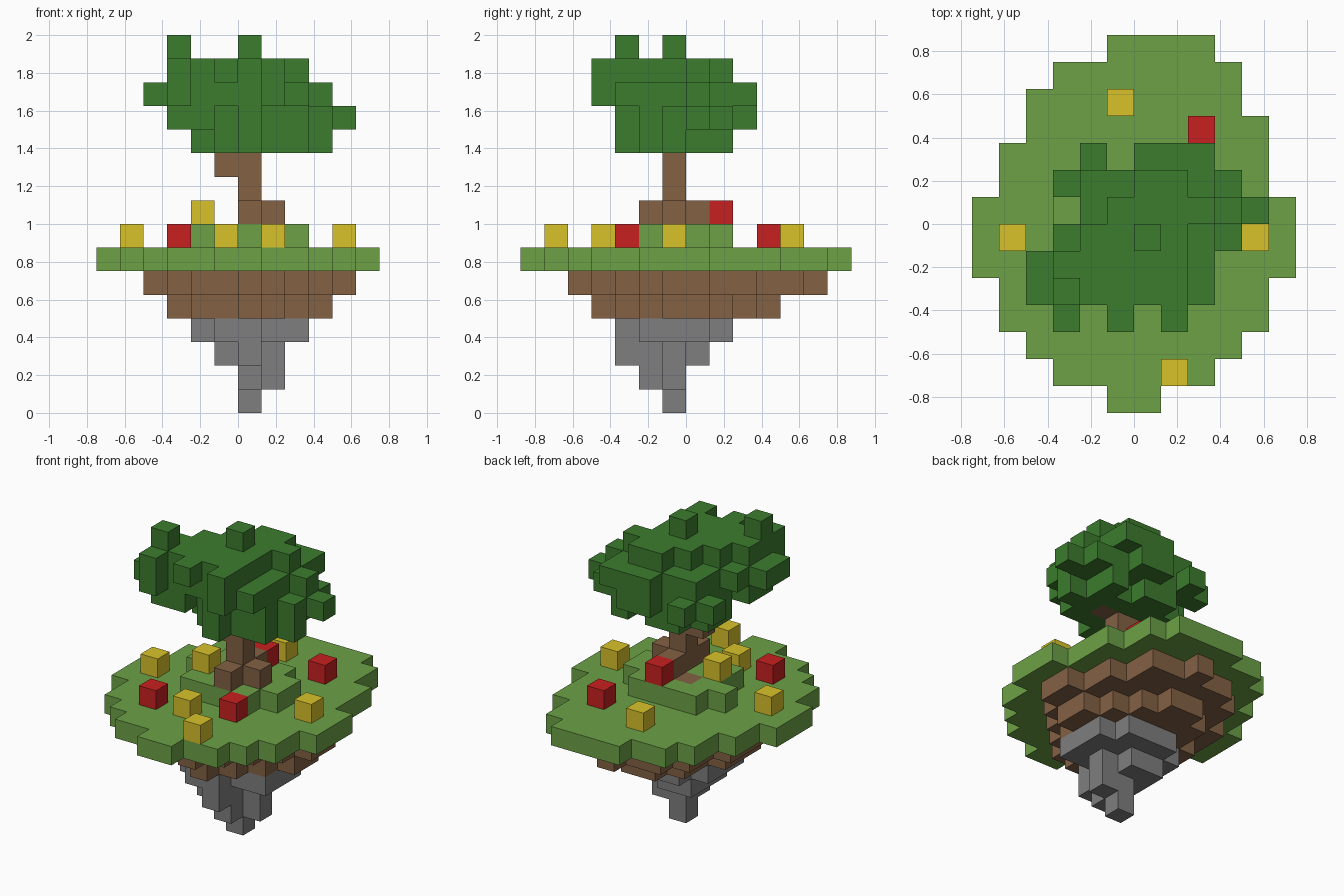
import bpy
import bmesh
from mathutils import Vector

cube = bpy.data.objects.get("Cube")
if cube:
    bpy.data.objects.remove(cube, do_unlink=True)

CELL = 0.125  # edge length of one block


def material(name, red, green, blue):
    def linear(v):
        v /= 255
        return v / 12.92 if v < 0.04 else ((v + 0.055) / 1.055) ** 2.4
    colour = (linear(red), linear(green), linear(blue), 1)
    mat = bpy.data.materials.new(name)
    mat.use_nodes = True
    mat.diffuse_color = colour
    shader = mat.node_tree.nodes["Principled BSDF"]
    shader.inputs["Base Color"].default_value = colour
    shader.inputs["Roughness"].default_value = 0.9
    return mat


def layer(level, back_row, *runs):
    """Blocks of one level: runs of (first, last) column, one run per row from back to front.
    A row may also be a list of runs."""
    cells = set()
    for step, row in enumerate(runs):
        for first, last in (row if isinstance(row, list) else [row]):
            for column in range(first, last + 1):
                cells.add((column, back_row - step, level))
    return cells


def blocks(name, mat, cells):
    """Skin a set of blocks, keeping only the outer faces."""
    bm = bmesh.new()
    corners = {}

    def corner(point):
        key = tuple(round(c * 2) for c in point)
        if key not in corners:
            corners[key] = bm.verts.new(point * CELL)
        return corners[key]

    axes = [Vector(v) for v in ((1, 0, 0), (0, 1, 0), (0, 0, 1))]
    for cell in sorted(cells):
        centre = Vector(cell) + Vector((0.5, 0.5, 0.5))
        for a in range(3):
            for sign in (-1, 1):
                n = axes[a] * sign
                if tuple(int(c) for c in Vector(cell) + n) in cells:
                    continue
                u, v = axes[(a + 1) % 3] / 2, axes[(a + 2) % 3] * sign / 2
                middle = centre + n / 2
                bm.faces.new([corner(middle + d) for d in (-u - v, u - v, u + v, v - u)])
    mesh = bpy.data.meshes.new(name)
    bm.to_mesh(mesh)
    bm.free()
    mesh.materials.append(mat)
    obj = bpy.data.objects.new(name, mesh)
    bpy.context.collection.objects.link(obj)
    return obj


stone = material("stone grey", 128, 126, 127)
earth = material("earth brown", 131, 97, 68)
grass = material("grass green", 108, 161, 70)
leaf = material("leaf green", 60, 124, 46)
yellow = material("flower yellow", 216, 194, 42)
red = material("flower red", 200, 32, 32)

# Hanging rock tip
blocks("rock_tip", stone,
       layer(0, -1, (0, 0))
       | layer(1, -1, (0, 1), (0, 0))
       | layer(2, 0, (-1, 0), (-1, 1), (-1, 0), (0, 0))
       | layer(3, 1, (-1, 1), (-2, 2), (-2, 2), (-2, 2), (-1, 0)))

# Soil under the island
blocks("soil", earth,
       layer(4, 3, (-1, 0), (-2, 1), (-2, 2), (-3, 3), (-3, 3), (-3, 2), (-2, 1), (0, 0))
       | layer(5, 5, (0, 0), (-2, 2), (-3, 2), (-3, 3), (-4, 3), (-4, 4),
               (-4, 4), (-4, 3), (-3, 2), (-2, 1), (0, 0)))

# Grass top with a low mound around the tree
root = layer(7, 0, (-1, -1))
blocks("grass_island", grass,
       layer(6, 6, (-1, 2), (-3, 3), (-4, 3), (-4, 4), (-5, 4), (-5, 4), (-6, 5),
             (-6, 5), (-6, 5), (-5, 4), (-5, 4), (-4, 3), (-3, 2), (-1, 0))
       | layer(7, 1, (-2, 1), (-3, 2), (-2, 2), (-2, 1)) - root)

# Trunk with flared roots and a branch reaching into the crown
branch = layer(11, -1, (1, 1))
blocks("trunk", earth,
       root
       | layer(8, 0, (0, 0), (0, 1), (0, 0))
       | layer(9, -1, (0, 0))
       | layer(10, -1, (-1, 0))
       | branch)

# Leaf crown
blocks("leaf_crown", leaf,
       layer(11, 1, [(-1, 0), (2, 2)], (-2, 2), (-2, 3), (-1, 2), (0, 0)) - branch
       | layer(12, 2, [(-2, -2), (0, 1)], (-3, 3), (-2, 4), (-2, 3), (-3, 2), [(-3, -2), (0, 0)])
       | layer(13, 2, (0, 2), (-2, 2), (-2, 3), (-3, 2), (-4, 2), (-4, 2), [(-3, -3), (1, 1)])
       | layer(14, 1, (0, 1), (-1, 2), (-2, 1), (-3, 1), (-3, 1),
               [(-3, -3), (-1, -1), (1, 1)])
       | layer(15, -1, (0, 0), [], (-3, -3)))

# Flowers, one block each
flowers = {
    "yellow_flower": (yellow, [(-5, -1, 7), (4, -1, 7), (1, -6, 7),
                               (-1, 4, 7), (-1, -4, 7), (-2, -1, 8)]),
    "red_flower": (red, [(2, 3, 7), (-3, -4, 7), (1, -3, 7), (0, 1, 8)]),
}
for name, (mat, spots) in flowers.items():
    for number, spot in enumerate(spots, 1):
        blocks(f"{name}_{number}", mat, {spot})
